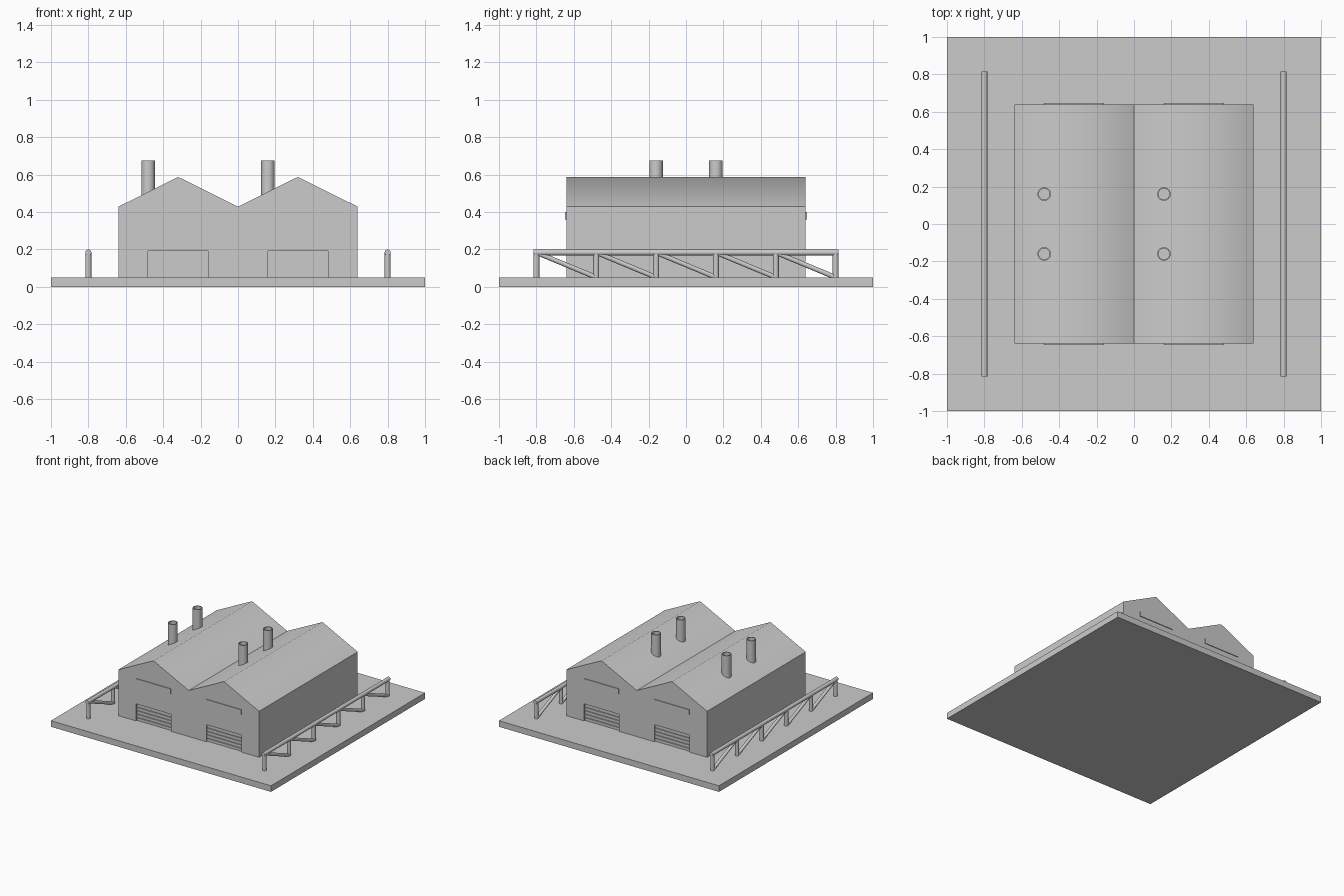
import bpy, bmesh
from math import radians, sin, cos, tau
from mathutils import Vector, Matrix

cube = bpy.data.objects.get("Cube")
if cube:
    bpy.data.objects.remove(cube, do_unlink=True)

grey = bpy.data.materials.new("plain_grey")
grey.use_nodes = True
colour = (0.6, 0.6, 0.6, 1)
grey.diffuse_color = colour
grey.node_tree.nodes["Principled BSDF"].inputs["Base Color"].default_value = colour


def make(name, bm, angle=None):
    """Turn a bmesh into a named grey object."""
    bmesh.ops.recalc_face_normals(bm, faces=bm.faces)
    mesh = bpy.data.meshes.new(name)
    bm.to_mesh(mesh)
    bm.free()
    mesh.materials.append(grey)
    obj = bpy.data.objects.new(name, mesh)
    bpy.context.collection.objects.link(obj)
    if angle:
        smooth(obj, angle)
    return obj


def smooth(obj, angle):
    bpy.ops.object.select_all(action='DESELECT')
    obj.select_set(True)
    bpy.context.view_layer.objects.active = obj
    bpy.ops.object.shade_smooth_by_angle(angle=radians(angle))


def add_box(bm, low, high):
    low, high = Vector(low), Vector(high)
    matrix = Matrix.Translation((low + high) / 2) @ Matrix.Diagonal((high - low).to_4d())
    bmesh.ops.create_cube(bm, size=1, matrix=matrix)


def add_pipe(bm, start, end, radius):
    start, end = Vector(start), Vector(end)
    axis = end - start
    matrix = Matrix.Translation((start + end) / 2) @ axis.to_track_quat('Z', 'Y').to_matrix().to_4x4()
    bmesh.ops.create_cone(bm, cap_ends=True, segments=16, radius1=radius,
                          radius2=radius, depth=axis.length, matrix=matrix)


GROUND, HALF, EAVE, RIDGE = 0.05, 0.64, 0.428, 0.587
BAYS = (-0.32, 0.32)
DOOR_TOP, RECESS = 0.19, 0.02

# Ground slab
bm = bmesh.new()
add_box(bm, (-1, -1, 0), (1, 1, GROUND))
make("ground_slab", bm)

# Twin-gabled hall, extruded from its end profile
bm = bmesh.new()
profile = [(-HALF, 0.02), (HALF, 0.02), (HALF, EAVE), (BAYS[1], RIDGE),
           (0, EAVE), (BAYS[0], RIDGE), (-HALF, EAVE)]
end_wall = bm.faces.new([bm.verts.new((x, -HALF, z)) for x, z in profile])
grown = bmesh.ops.extrude_face_region(bm, geom=[end_wall], use_keep_orig=True)
bmesh.ops.translate(bm, vec=(0, 2 * HALF, 0),
                    verts=[g for g in grown["geom"] if isinstance(g, bmesh.types.BMVert)])
hall = make("hall", bm)

# Doorways cut into both ends
bm = bmesh.new()
for x in BAYS:
    for side in (-1, 1):
        y = side * HALF
        add_box(bm, (x - 0.16, y - RECESS, 0), (x + 0.16, y + RECESS, DOOR_TOP))
cutter = make("doorway_cutter", bm)
cutter.hide_render = True
cut = hall.modifiers.new("doorways", 'BOOLEAN')
cut.operation, cut.solver, cut.object = 'DIFFERENCE', 'EXACT', cutter
bpy.context.view_layer.objects.active = hall
bpy.ops.object.modifier_apply(modifier=cut.name)
bpy.data.objects.remove(cutter, do_unlink=True)

# Soft ridges, crisp valley
smooth(hall, 58)
for edge in hall.data.edges:
    if all(abs(hall.data.vertices[v].co.x) < 0.01 for v in edge.vertices):
        edge.use_edge_sharp = True

# Slatted doors and the flat strips above them
SLATS = 5
pitch = (DOOR_TOP - GROUND) / SLATS
for side, end in ((-1, "front"), (1, "back")):
    for x, hand in zip(BAYS, ("right", "left")):
        bm = bmesh.new()
        inner = side * (HALF - RECESS)
        for i in range(SLATS):
            z = GROUND + i * pitch
            ys = sorted((inner - side * 0.005, inner + side * 0.008))
            add_box(bm, (x - 0.16, ys[0], z), (x + 0.16, ys[1], z + pitch * 0.8))
        make(f"{end}_{hand}_door", bm)

        bm = bmesh.new()
        ys = sorted((side * (HALF - 0.002), side * (HALF + 0.006)))
        add_box(bm, (x - 0.16, ys[0], 0.36), (x + 0.16, ys[1], 0.40))
        make(f"{end}_{hand}_strip", bm)

# Open-topped chimneys
for x, hand in ((-0.48, "right"), (0.16, "left")):
    for y, end in ((-0.16, "front"), (0.16, "back")):
        bm = bmesh.new()
        rings = []
        for r, z in ((0.036, 0.45), (0.036, 0.675), (0.029, 0.675), (0.029, 0.6)):
            rings.append([bm.verts.new((x + r * cos(tau * i / 32), y + r * sin(tau * i / 32), z))
                          for i in range(32)])
        for a, b in zip(rings, rings[1:]):
            for i in range(32):
                j = (i + 1) % 32
                bm.faces.new((a[i], a[j], b[j], b[i]))
        bm.faces.new(rings[0])
        bm.faces.new(rings[-1])
        make(f"{end}_{hand}_chimney", bm, 40)

# Trussed pipe railings along both sides
RAIL_Z, PIPE = 0.183, 0.016
posts = [-0.8 + 0.32 * i for i in range(6)]
for x, hand in ((-0.8, "right"), (0.8, "left")):
    bm = bmesh.new()
    add_pipe(bm, (x, -0.816, RAIL_Z), (x, 0.816, RAIL_Z), PIPE)
    for y in posts:
        add_pipe(bm, (x, y, 0.03), (x, y, RAIL_Z), PIPE)
    for y, following in zip(posts, posts[1:]):
        add_pipe(bm, (x, y, RAIL_Z), (x, following, GROUND), PIPE * 0.8)
    make(f"{hand}_railing", bm, 40)
